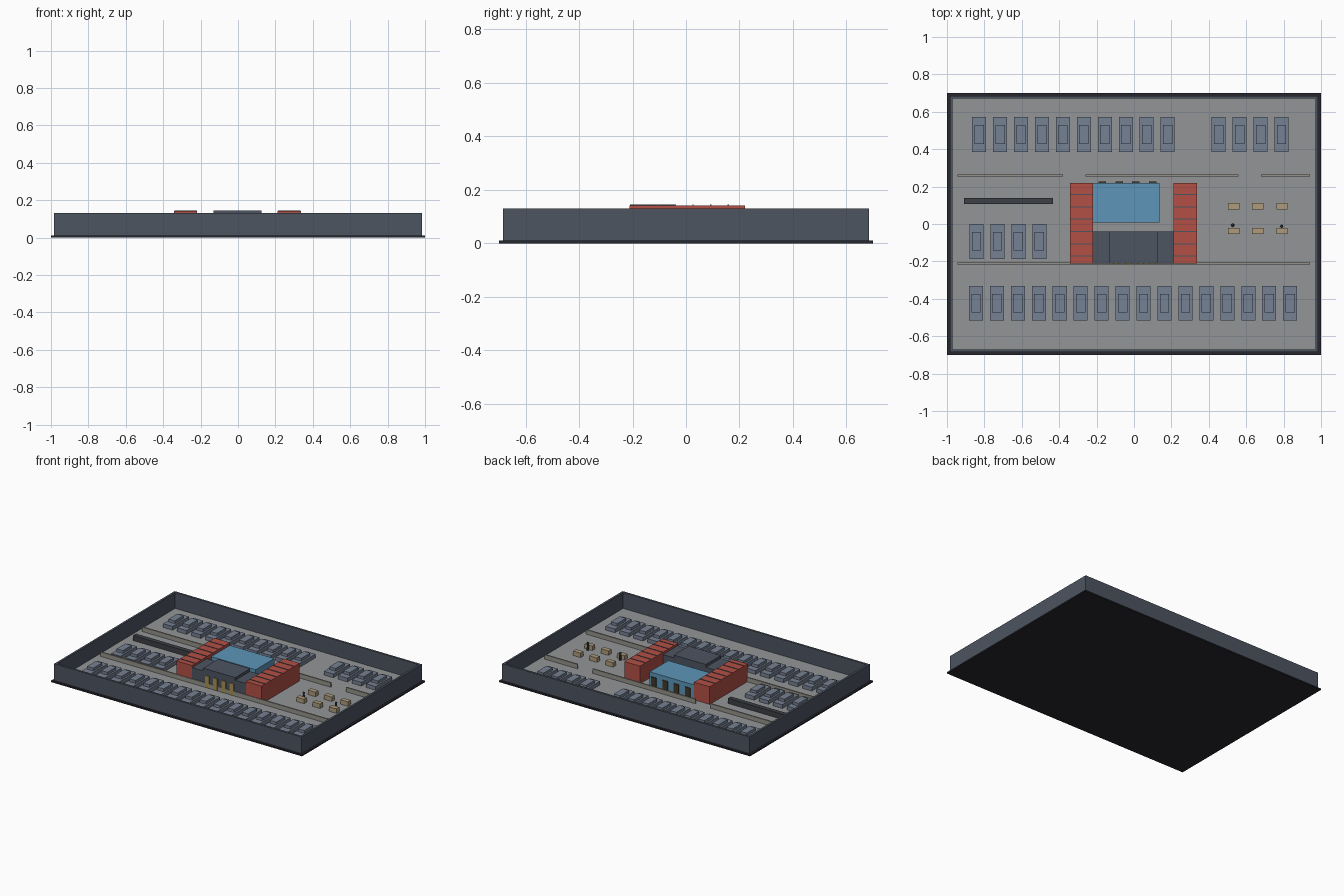
import bpy, bmesh

if "Cube" in bpy.data.objects:
    bpy.data.objects.remove(bpy.data.objects["Cube"])

def material(name, r, g, b):
    m = bpy.data.materials.new(name)
    m.diffuse_color = (r, g, b, 1)
    m.use_nodes = True
    m.node_tree.nodes["Principled BSDF"].inputs["Base Color"].default_value = m.diffuse_color
    return m

DARK = material("dark_base", 0.02, 0.02, 0.03)
WALL = material("slate", 0.075, 0.09, 0.12)
FLOOR = material("floor_grey", 0.29, 0.30, 0.31)
CAR = material("blue_grey", 0.18, 0.22, 0.29)
RED = material("red", 0.45, 0.08, 0.06)
BLUE = material("blue", 0.11, 0.30, 0.48)
BEIGE = material("beige", 0.30, 0.29, 0.25)
TAN = material("tan", 0.42, 0.33, 0.20)
GOLD = material("gold", 0.40, 0.28, 0.08)
BROWN = material("brown", 0.06, 0.04, 0.02)
CHAR = material("charcoal", 0.045, 0.05, 0.06)

def box(name, x0, x1, y0, y1, z0, z1, mat):
    bm = bmesh.new()
    bmesh.ops.create_cube(bm, size=1)
    for v in bm.verts:
        v.co = (x1 if v.co.x > 0 else x0, y1 if v.co.y > 0 else y0, z1 if v.co.z > 0 else z0)
    me = bpy.data.meshes.new(name)
    bm.to_mesh(me)
    bm.free()
    me.materials.append(mat)
    ob = bpy.data.objects.new(name, me)
    bpy.context.collection.objects.link(ob)
    return ob

def cbox(name, cx, cy, w, d, z0, z1, mat):
    return box(name, cx - w / 2, cx + w / 2, cy - d / 2, cy + d / 2, z0, z1, mat)

Z = 0.015  # floor level

# Tray: base plate, floor and perimeter walls
box("base_plate", -1, 1, -0.7, 0.7, 0, 0.01, DARK)
box("floor", -0.97, 0.97, -0.67, 0.67, 0.01, Z, FLOOR)
for s, side in ((-1, "left"), (1, "right")):
    cbox(side + "_wall", s * 0.9775, 0, 0.015, 1.37, 0.01, 0.13, WALL)
for s, side in ((-1, "front"), (1, "back")):
    cbox(side + "_wall", 0, s * 0.6775, 1.97, 0.015, 0.01, 0.13, WALL)

# Low partitions
for x0, x1, y in ((-0.945, -0.38, 0.26), (-0.26, 0.56, 0.26), (0.68, 0.94, 0.26), (-0.945, 0.94, -0.211)):
    box("partition", x0, x1, y - 0.005, y + 0.005, Z, 0.047, BEIGE)
box("long_counter", -0.91, -0.432, 0.106, 0.139, Z, 0.052, CHAR)

# Rows of stepped blocks: first x, count, y centre
for x0, n, y in ((-0.828, 10, 0.478), (0.453, 4, 0.478), (-0.842, 4, -0.093), (-0.845, 16, -0.424)):
    for i in range(n):
        x = x0 + i * 0.112
        cbox("block_body", x, y, 0.075, 0.186, Z, 0.042, CAR)
        cbox("block_top", x, y, 0.05, 0.1, 0.042, 0.062, CAR)

# Red wings with roof battens
for side, x0, x1 in (("left", -0.343, -0.218), ("right", 0.212, 0.337)):
    box(side + "_wing", x0, x1, -0.212, 0.22, Z, 0.142, RED)
    for i in range(6):
        cbox(side + "_roof_batten", (x0 + x1) / 2, -0.172 + i * 0.066, 0.12, 0.005, 0.142, 0.145, WALL)

# Central halls
box("blue_hall", -0.218, 0.135, 0.008, 0.22, Z, 0.122, BLUE)
box("front_hall", -0.218, 0.212, -0.21, -0.04, Z, 0.126, WALL)
box("raised_roof", -0.13, 0.125, -0.21, -0.04, 0.126, 0.146, WALL)
for i in range(4):
    cbox("front_pillar", -0.095 + i * 0.065, -0.212, 0.032, 0.01, Z, 0.1, GOLD)
    cbox("back_door", -0.17 + i * 0.09, 0.221, 0.04, 0.01, Z, 0.092, BROWN)

# Desks
for x in (0.533, 0.662, 0.791):
    for y in (0.095, -0.037):
        cbox("desk", x, y, 0.06, 0.033, Z, 0.047, TAN)

# Small standing posts with round tops
for x, y in ((0.528, -0.006), (0.79, -0.012)):
    bpy.ops.mesh.primitive_cone_add(vertices=8, radius1=0.009, radius2=0.006, depth=0.045, location=(x, y, Z + 0.0225))
    bpy.context.object.name = "post"
    bpy.context.object.data.materials.append(CHAR)
    bpy.ops.mesh.primitive_uv_sphere_add(segments=8, ring_count=6, radius=0.008, location=(x, y, Z + 0.051))
    bpy.context.object.name = "post_top"
    bpy.context.object.data.materials.append(CHAR)
